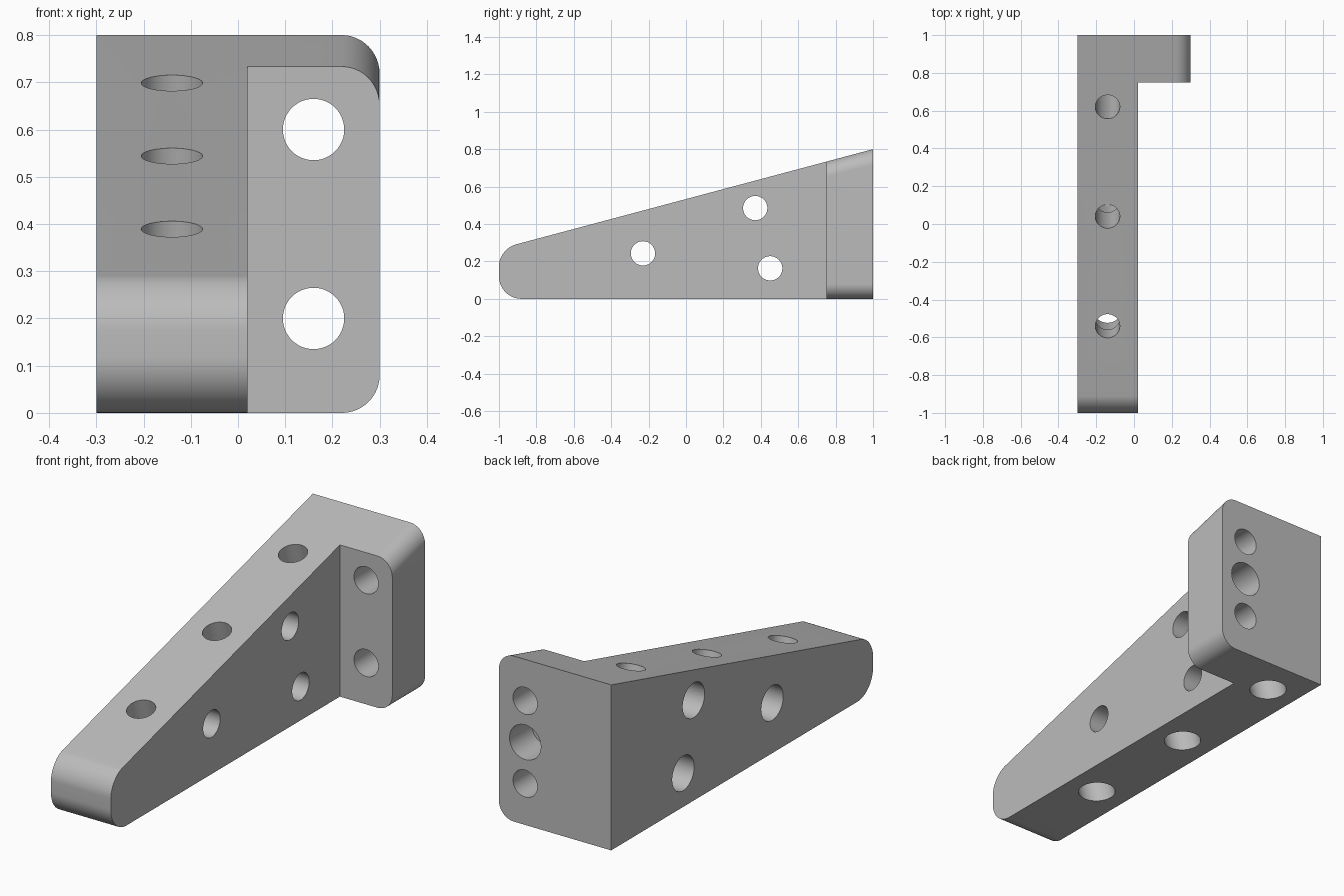
import bpy
import bmesh
import math
from mathutils import Vector

cube = bpy.data.objects.get("Cube")
if cube:
    bpy.data.objects.remove(cube, do_unlink=True)

steel = bpy.data.materials.new("plain grey")
steel.use_nodes = True
grey = (0.5, 0.5, 0.5, 1)
steel.diffuse_color = grey
steel.node_tree.nodes["Principled BSDF"].inputs["Base Color"].default_value = grey

SLOPE = 0.2667
TILT = math.atan(SLOPE)
SMALL, LARGE = 0.065, 0.084


def top_z(y):
    return 0.8 + SLOPE * (y - 1)


# Bracket body: L-shaped plan with a sloping top
plan = [(-0.3, -1), (0.02, -1), (0.02, 0.75), (0.3, 0.75), (0.3, 1), (-0.3, 1)]
bm = bmesh.new()
low = [bm.verts.new((x, y, 0)) for x, y in plan]
high = [bm.verts.new((x, y, top_z(y))) for x, y in plan]
bm.faces.new(low[::-1])
bm.faces.new(high)
for i in range(len(plan)):
    j = (i + 1) % len(plan)
    bm.faces.new((low[i], low[j], high[j], high[i]))


# Rounded nose and flange corners
def round_edge(a, b, offset):
    edge = bm.edges.get((a, b))
    bmesh.ops.bevel(bm, geom=[edge], offset=offset, offset_type='OFFSET',
                    segments=16, profile=0.5, affect='EDGES')


round_edge(low[0], low[1], 0.12)
round_edge(high[0], high[1], 0.092)
round_edge(low[3], low[4], 0.08)
round_edge(high[3], high[4], 0.08)
bmesh.ops.recalc_face_normals(bm, faces=bm.faces)
mesh = bpy.data.meshes.new("bracket_body")
bm.to_mesh(mesh)
bm.free()
body = bpy.data.objects.new("bracket_body", mesh)
bpy.context.collection.objects.link(body)
mesh.materials.append(steel)


# Drill a cylinder between two points
def drill(start, end, radius):
    start, end = Vector(start), Vector(end)
    axis = end - start
    bpy.ops.mesh.primitive_cylinder_add(
        vertices=48, radius=radius, depth=axis.length,
        location=(start + end) / 2, rotation=axis.to_track_quat('Z', 'Y').to_euler())
    cutter = bpy.context.object
    cutter.data.materials.append(steel)
    mod = body.modifiers.new("hole", 'BOOLEAN')
    mod.operation = 'DIFFERENCE'
    mod.solver = 'EXACT'
    mod.object = cutter
    bpy.context.view_layer.objects.active = body
    bpy.ops.object.modifier_apply(modifier=mod.name)
    bpy.data.objects.remove(cutter, do_unlink=True)


# Counterbored holes square to the sloping top, wide at the bottom
down = Vector((0, math.sin(TILT), -math.cos(TILT)))
for y in (-0.54, 0.04, 0.62):
    top = Vector((-0.14, y, top_z(y)))
    foot = top + down * (top.z / math.cos(TILT))
    drill(top - down * 0.1, foot + down * 0.1, SMALL)
    drill(foot - down * 0.235, foot + down * 0.1, LARGE)

# Counterbored holes across the arm, wide on the right side
for y, z in ((-0.23, 0.243), (0.37, 0.485), (0.45, 0.163)):
    drill((-0.4, y, z), (0.1, y, z), SMALL)
    drill((-0.4, y, z), (-0.14, y, z), LARGE)

# Flange bolt holes and the blind hole in its back
for z in (0.2, 0.6):
    drill((0.16, 0.7, z), (0.16, 1.1, z), SMALL)
drill((0.16, 0.83, 0.4), (0.16, 1.1, 0.4), LARGE)

# Smooth curved walls, crisp edges
bpy.ops.object.select_all(action='DESELECT')
body.select_set(True)
bpy.context.view_layer.objects.active = body
bpy.ops.object.shade_smooth_by_angle(angle=math.radians(14))
